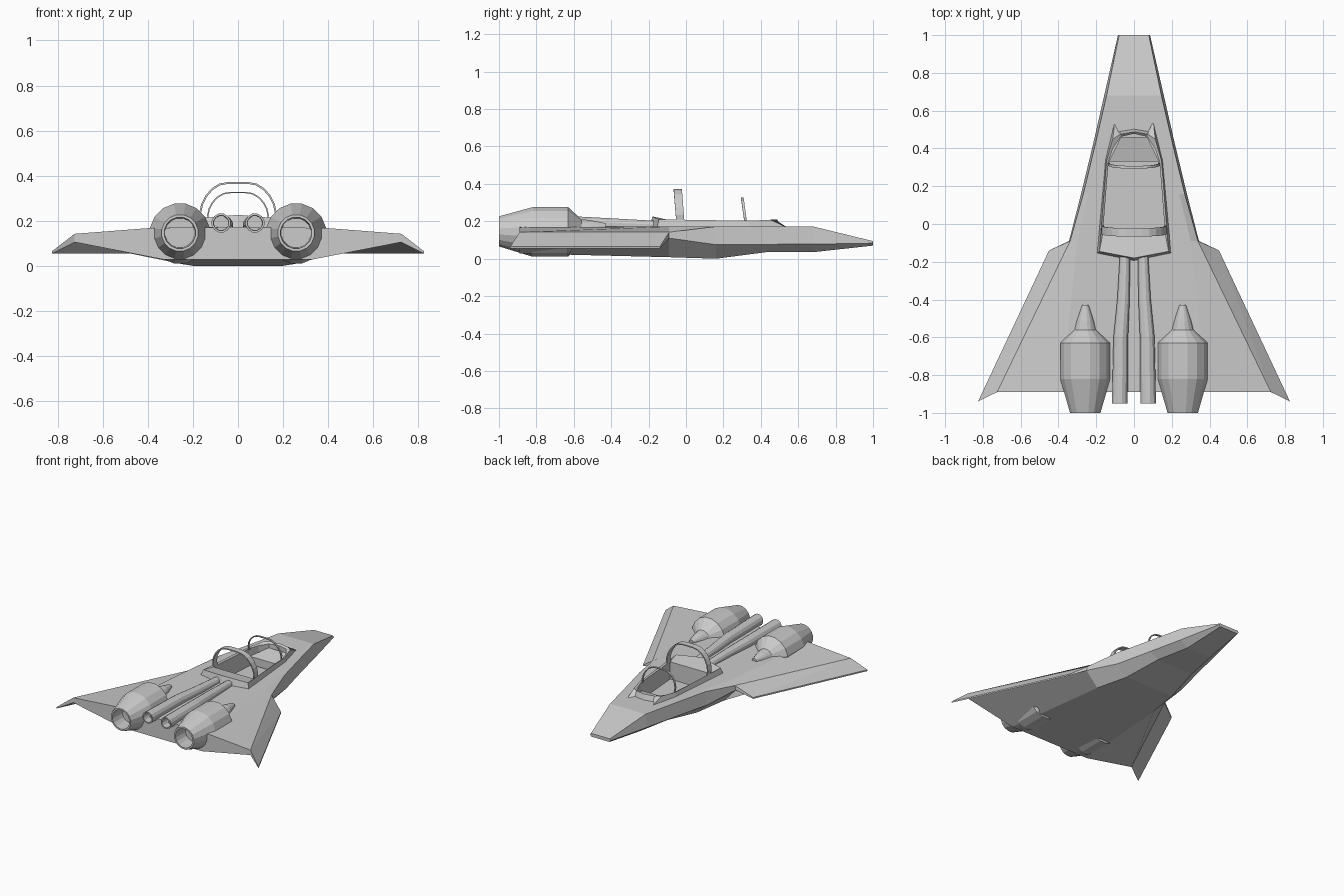
import bpy, bmesh, math
from mathutils import Vector

if "Cube" in bpy.data.objects:
    bpy.data.objects.remove(bpy.data.objects["Cube"])


def make(name, bm):
    bmesh.ops.recalc_face_normals(bm, faces=bm.faces)
    me = bpy.data.meshes.new(name)
    bm.to_mesh(me)
    bm.free()
    ob = bpy.data.objects.new(name, me)
    bpy.context.collection.objects.link(ob)
    return ob


def loft(name, rings, cap=True):
    """Skin between closed rings of equal point count."""
    bm = bmesh.new()
    vs = [[bm.verts.new(p) for p in r] for r in rings]
    n = len(rings[0])
    for a, b in zip(vs, vs[1:]):
        for i in range(n):
            j = (i + 1) % n
            bm.faces.new((a[i], a[j], b[j], b[i]))
    if cap:
        bm.faces.new(vs[0])
        bm.faces.new(vs[-1])
    return make(name, bm)


def closed(half):
    """Mirror a half outline whose first and last points lie on x = 0."""
    return half + [(-p[0], *p[1:]) for p in half[-2:0:-1]]


def tube(name, profile, sides):
    """Round body along y; profile rows are y, radius, x, z."""
    return loft(name, [[(x + r * math.cos(2 * math.pi * (i + .5) / sides), y,
                         z + r * math.sin(2 * math.pi * (i + .5) / sides))
                        for i in range(sides)] for y, r, x, z in profile])


def hull_of(name, pts):
    bm = bmesh.new()
    for p in pts:
        bm.verts.new(p)
    bmesh.ops.convex_hull(bm, input=bm.verts)
    return make(name, bm)


# fuselage with inner wings: y, top z, deck, top edge, chine, bottom edge, bottom z
stations = [
    (1.0, .094, (.05, .094), (.078, .094), (.085, .083), (.075, .07), .07),
    (.68, .172, (.09, .172), (.145, .172), (.158, .078), (.10, .035), .035),
    (.43, .172, (.16, .172), (.203, .172), (.215, .077), (.15, .035), .035),
    (.16, .172, (.24, .172), (.268, .172), (.28, .075), (.20, .0), .0),
    (-.09, .172, (.30, .172), (.338, .142), (.344, .11), (.25, .008), .008),
    (-.89, .172, (.385, .168), (.725, .142), (.725, .105), (.33, .028), .028)]
rings = []
for y, zt, deck, top, chine, bot, zb in stations:
    half = [(0, y, zt)] + [(x, y, z) for x, z in (deck, top, chine, bot)] + [(0, y, zb)]
    rings.append(closed(half))
fuselage = loft("fuselage", rings)

# cockpit opening cut into the fuselage
inner = [(0, -.05), (.165, -.05), (.135, .33), (.112, .40), (.07, .462), (0, .478)]
cutter = loft("cockpit_cutter", [closed([(x, y, z) for x, y in inner]) for z in (.07, .3)])
mod = fuselage.modifiers.new("cockpit", 'BOOLEAN')
mod.operation = 'DIFFERENCE'
mod.solver = 'EXACT'
mod.object = cutter
bpy.context.view_layer.objects.active = fuselage
bpy.ops.object.modifier_apply(modifier=mod.name)
bpy.data.objects.remove(cutter)

# raised cockpit rim with pointed front rails
outer = [(0, -.195, .165), (.197, -.155, .165), (.152, .34, .165),
         (.102, .545, .165), (.075, .492, .165), (0, .505, .165)]
crest = [(0, -.18, .226), (.183, -.145, .21), (.146, .335, .203),
         (.112, .45, .208), (.073, .475, .21), (0, .488, .21)]
lip = [(x, y, .198) for x, y in inner]
base = [(x, y, .15) for x, y in inner]
loft("cockpit_rim", [closed(r) for r in (outer, crest, lip, base)], cap=False)

# dashboard under the windscreen
hull_of("dashboard", [(s * x, y, z) for s in (-1, 1) for x, y, z in
                      ((.134, .33, .08), (.134, .33, .14), (.07, .46, .08), (.07, .46, .17))])


def arch(name, w, z0, h, y, lean, depth, t):
    """Thin canopy hoop with a rectangular section."""
    shape = [(.97, 0), (1, .22), (.95, .45), (.84, .66), (.68, .84),
             (.48, .96), (.25, 1), (0, 1)]
    path = shape + [(-a, b) for a, b in shape[-2::-1]]
    sections = []
    for a, b in path:
        yy = y + lean * b
        xo, zo, xi, zi = w * a, z0 + h * b, (w - t) * a, z0 + (h - t) * b
        sections.append([(xo, yy, zo), (xo, yy + depth, zo),
                         (xi, yy + depth, zi), (xi, yy, zi)])
    loft(name, sections)


arch("rear_canopy_hoop", .172, .195, .177, -.052, -.014, .044, .008)
arch("front_canopy_hoop", .137, .195, .133, .312, -.018, .014, .006)

for s, side in ((1, "right"), (-1, "left")):
    # drooped outer wing panel
    hull_of(side + "_wing_panel", [(s * x, y, z) for x, y, z in (
        (.338, -.09, .142), (.344, -.09, .11), (.725, -.89, .142), (.725, -.89, .105),
        (.45, -.14, .064), (.45, -.14, .054), (.826, -.94, .064), (.826, -.94, .054))])
    # engine with tapered snout and hollow nozzle
    tube(side + "_engine", [(y, r, s * .258, z) for y, r, z in (
        (-.43, .018, .172), (-.51, .045, .162), (-.56, .06, .152), (-.63, .135, .143),
        (-.82, .135, .143), (-1, .082, .146), (-1, .07, .146), (-.88, .066, .146))], 16)
    # exhaust pipe between the engines
    tube(side + "_exhaust_pipe", [(y, r, s * x, z) for y, r, x, z in (
        (-.17, .028, .048, .176), (-.40, .034, .056, .183), (-.60, .04, .07, .188),
        (-.95, .043, .075, .19), (-.95, .034, .075, .19), (-.87, .032, .075, .19))], 12)
